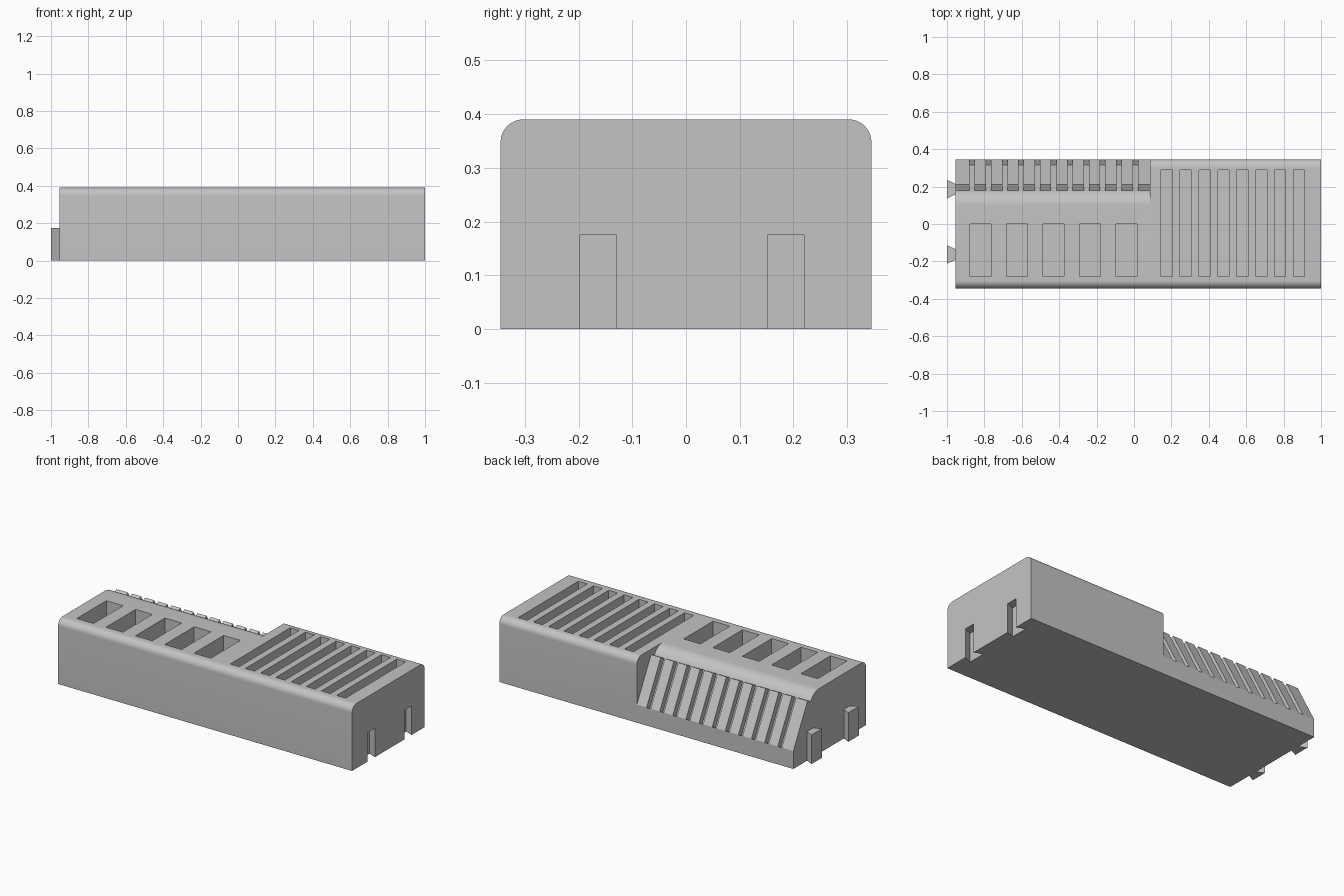
import bpy, bmesh, math
from mathutils import Vector

cube = bpy.data.objects.get("Cube")
if cube:
    bpy.data.objects.remove(cube, do_unlink=True)

grey = bpy.data.materials.new("plain grey")
grey.use_nodes = True
COLOUR = (0.55, 0.55, 0.55, 1)
grey.diffuse_color = COLOUR
grey.node_tree.nodes["Principled BSDF"].inputs["Base Color"].default_value = COLOUR

LEFT_X, RIGHT_X = -0.955, 1.0
HALF_Y, TOP = 0.345, 0.39


def add_prism(bm, outline, offset):
    """Extrude a closed 3D outline along an offset."""
    face = bm.faces.new([bm.verts.new(p) for p in outline])
    moved = bmesh.ops.extrude_face_region(bm, geom=[face])["geom"]
    bmesh.ops.translate(bm, vec=offset, verts=[v for v in moved if isinstance(v, bmesh.types.BMVert)])


def along_x(profile, x0, x1):
    return [(x0, y, z) for y, z in profile], Vector((x1 - x0, 0, 0))


def along_z(plan, z0, z1):
    return [(x, y, z0) for x, y in plan], Vector((0, 0, z1 - z0))


def make(name, prisms):
    bm = bmesh.new()
    for outline, offset in prisms:
        add_prism(bm, outline, offset)
    bmesh.ops.recalc_face_normals(bm, faces=bm.faces)
    mesh = bpy.data.meshes.new(name)
    bm.to_mesh(mesh)
    bm.free()
    mesh.materials.append(grey)
    obj = bpy.data.objects.new(name, mesh)
    bpy.context.collection.objects.link(obj)
    return obj


def activate(obj):
    bpy.ops.object.select_all(action='DESELECT')
    obj.select_set(True)
    bpy.context.view_layer.objects.active = obj


def cut(target, name, prisms):
    cutter = make(name, prisms)
    cutter.hide_render = True
    activate(target)
    mod = target.modifiers.new(name, 'BOOLEAN')
    mod.operation, mod.solver, mod.object = 'DIFFERENCE', 'EXACT', cutter
    bpy.ops.object.modifier_apply(modifier=mod.name)
    bpy.data.objects.remove(cutter, do_unlink=True)


def arc(cy, cz, r, start, end, steps=10):
    angles = [math.radians(start + (end - start) * i / steps) for i in range(steps + 1)]
    return [(cy + r * math.cos(a), cz + r * math.sin(a)) for a in angles]


def rect(x0, x1, y0, y1):
    return [(x0, y0), (x1, y0), (x1, y1), (x0, y1)]


# Main block with rounded long top edges
R = 0.042
body_profile = ([(-HALF_Y, 0), (HALF_Y, 0)]
                + arc(HALF_Y - R, TOP - R, R, 0, 90)
                + arc(R - HALF_Y, TOP - R, R, 90, 180))
body = make("body", [along_x(body_profile, LEFT_X, RIGHT_X)])

# Sloped grip area along half of the back, below a rounded shoulder
BEND = 0.09
panel_top, panel_end = (0.21, 0.358), (HALF_Y, 0.108)
shoulder = arc(0.1, TOP - BEND, BEND, 90, 28)
recess = shoulder + [panel_top, panel_end, (0.5, 0.108), (0.5, 0.6), (0.1, 0.6)]
cut(body, "back_recess", [along_x(recess, LEFT_X - 0.1, 0.085)])

# Grooves between the ribs of the sloped panel
groove = [shoulder[-1], (0.205, 0.41), (0.4, 0.137), panel_end, (0.315, 0.092)]
cut(body, "panel_grooves",
    [along_x(groove, c - 0.0135, c + 0.0135)
     for c in (-0.865 + 0.0872 * i for i in range(11))])

# Wide and narrow vents in the top
FLOOR = 0.19
wide = [along_z(rect(x, x + 0.112, -0.28, 0), FLOOR, 0.5)
        for x in (-0.876 + 0.195 * i for i in range(5))]
narrow = [along_z(rect(x, x + 0.06, -0.28, 0.29), FLOOR, 0.5)
          for x in (0.145 + 0.101 * i for i in range(8))]
cut(body, "top_vents", wide + narrow)


# Dovetail joints: sockets at one end, matching tabs at the other
def dovetail(y, x_neck, x_wide, neck, flare):
    return [(x_neck, y - neck), (x_wide, y - flare), (x_wide, y + flare), (x_neck, y + neck)]


JOINTS = {"front": -0.163, "back": 0.186}
for side, y in JOINTS.items():
    socket = dovetail(y, RIGHT_X, 0.95, 0.034, 0.055)
    socket += [(RIGHT_X + 0.05, y + 0.034), (RIGHT_X + 0.05, y - 0.034)]
    socket = socket[:4] + socket[4:]
    cut(body, side + "_socket", [along_z(socket, -0.1, 0.175)])
    make(side + "_tab", [along_z(dovetail(y, LEFT_X, -1, 0.028, 0.05), 0, 0.175)])

# Smooth the rounded edges, keep corners crisp
activate(body)
bpy.ops.object.shade_smooth_by_angle(angle=math.radians(20))
